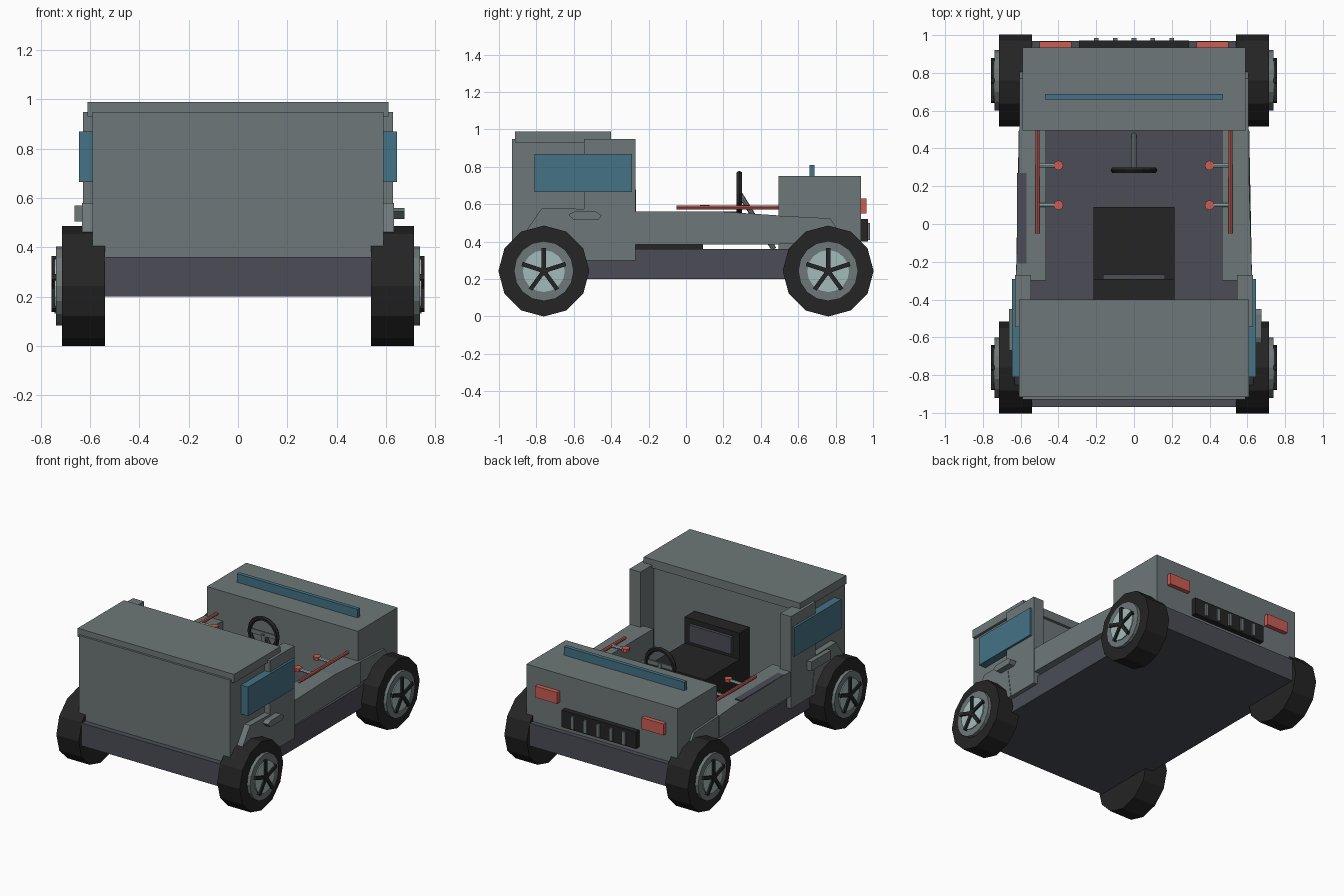
import bpy, bmesh, math
from mathutils import Vector, Matrix

if "Cube" in bpy.data.objects:
    bpy.data.objects.remove(bpy.data.objects["Cube"])


def material(name, rgb):
    m = bpy.data.materials.new(name)
    m.diffuse_color = (*rgb, 1)
    m.use_nodes = True
    m.node_tree.nodes["Principled BSDF"].inputs["Base Color"].default_value = m.diffuse_color
    return m


GREY = material("body grey", (0.155, 0.185, 0.188))
DARK = material("chassis slate", (0.070, 0.073, 0.092))
BLACK = material("rubber black", (0.018, 0.018, 0.018))
BLUE = material("glass blue", (0.058, 0.168, 0.235))
RED = material("signal red", (0.60, 0.11, 0.09))
PALE = material("pale metal", (0.37, 0.50, 0.50))


def finish(name, bm, mat):
    bmesh.ops.recalc_face_normals(bm, faces=bm.faces)
    me = bpy.data.meshes.new(name)
    bm.to_mesh(me)
    bm.free()
    me.materials.append(mat)
    ob = bpy.data.objects.new(name, me)
    bpy.context.collection.objects.link(ob)
    return ob


def box(name, x, y, z, mat):
    """Box from (min, max) ranges."""
    bm = bmesh.new()
    size = Matrix.Diagonal((x[1] - x[0], y[1] - y[0], z[1] - z[0], 1))
    mid = Matrix.Translation(((x[0] + x[1]) / 2, (y[0] + y[1]) / 2, (z[0] + z[1]) / 2))
    bmesh.ops.create_cube(bm, size=1, matrix=mid @ size)
    return finish(name, bm, mat)


def rod(name, a, b, r, mat, sides=8, r2=None):
    """Cylinder or cone between two points."""
    a, b = Vector(a), Vector(b)
    d = b - a
    bm = bmesh.new()
    m = Matrix.Translation((a + b) / 2) @ d.to_track_quat('Z', 'Y').to_matrix().to_4x4()
    bmesh.ops.create_cone(bm, cap_ends=True, segments=sides, radius1=r,
                          radius2=r if r2 is None else r2, depth=d.length, matrix=m)
    return finish(name, bm, mat)


def plate(name, outline, x0, x1, mat):
    """Side outline of (y, z) points, extruded along x."""
    bm = bmesh.new()
    f = bm.faces.new([bm.verts.new((x0, y, z)) for y, z in outline])
    ext = bmesh.ops.extrude_face_region(bm, geom=[f])["geom"]
    bmesh.ops.translate(bm, vec=(x1 - x0, 0, 0),
                        verts=[v for v in ext if isinstance(v, bmesh.types.BMVert)])
    return finish(name, bm, mat)


def span(s, a, b):
    """Mirrored x range."""
    return tuple(sorted((s * a, s * b)))


# chassis and main body blocks
box("chassis", (-0.6, 0.6), (-0.97, 0.97), (0.2, 0.36), DARK)
box("cab_block", (-0.59, 0.59), (-0.93, -0.42), (0.36, 0.95), GREY)
box("cab_roof", (-0.61, 0.61), (-0.915, -0.40), (0.93, 0.99), GREY)
box("hood", (-0.59, 0.59), (0.495, 0.935), (0.36, 0.75), GREY)
box("hood_light_bar", (-0.47, 0.47), (0.66, 0.687), (0.75, 0.81), BLUE)

# grille and slats
box("grille", (-0.29, 0.29), (0.93, 0.972), (0.40, 0.52), BLACK)
for i in range(5):
    x = (i - 2) * 0.1
    box("grille_slat", (x - 0.012, x + 0.012), (0.96, 0.985), (0.41, 0.50), GREY)

for s in (-1, 1):
    # cab side: pillar, window and fender
    box("cab_pillar", span(s, 0.545, 0.63), (-0.545, -0.27), (0.30, 0.95), GREY)
    box("side_window", span(s, 0.58, 0.645), (-0.81, -0.29), (0.665, 0.87), BLUE)
    plate("cab_fender", [(-0.86, 0.45), (-0.77, 0.58), (-0.54, 0.575), (-0.50, 0.30),
                         (-0.62, 0.30)], s * 0.58, s * 0.633, GREY)
    plate("hood_fender", [(0.47, 0.39), (0.47, 0.54), (0.77, 0.525), (0.84, 0.42),
                          (0.8, 0.39)], s * 0.58, s * 0.605, GREY)
    # low side panel, narrowing slightly towards the hood
    panel = plate("side_panel", [(-0.30, 0.385), (-0.30, 0.56), (0.20, 0.56),
                                 (0.50, 0.54), (0.50, 0.385)], s * 0.465, s * 0.625, GREY)
    for v in panel.data.vertices:
        if abs(v.co.x) > 0.6 and v.co.y > 0:
            v.co.x = s * 0.61
    box("headlight", span(s, 0.33, 0.5), (0.93, 0.966), (0.55, 0.63), RED)

    # red rail with two levers
    rod("side_rail", (s * 0.51, -0.05, 0.582), (s * 0.51, 0.5, 0.582), 0.011, RED)
    for y in (0.10, 0.31):
        rod("lever_stem", (s * 0.50, y, 0.582), (s * 0.41, y, 0.585), 0.011, PALE)
        rod("lever_knob", (s * 0.40, y, 0.575), (s * 0.40, y, 0.597), 0.026, RED)

    # wheels
    for wy in (-0.76, 0.76):
        def disc(name, x0, x1, r, mat, sides):
            bm = bmesh.new()
            m = Matrix.Translation((s * (x0 + x1) / 2, wy, 0.243)) @ Matrix.Rotation(math.pi / 2, 4, 'Y')
            bmesh.ops.create_cone(bm, cap_ends=True, segments=sides, radius1=r,
                                  radius2=r, depth=x1 - x0, matrix=m)
            finish(name, bm, mat)
        disc("tyre", 0.54, 0.715, 0.243, BLACK, 12)
        disc("wheel_rim", 0.70, 0.738, 0.16, GREY, 16)
        disc("wheel_disc", 0.73, 0.745, 0.112, PALE, 16)
        disc("wheel_hub", 0.73, 0.757, 0.024, BLACK, 10)
        for k in range(5):
            bm = bmesh.new()
            m = (Matrix.Translation((s * 0.744, wy, 0.243))
                 @ Matrix.Rotation(k * math.tau / 5, 4, 'X')
                 @ Matrix.Translation((0, 0, 0.062)) @ Matrix.Diagonal((0.024, 0.023, 0.12, 1)))
            bmesh.ops.create_cube(bm, size=1, matrix=m)
            finish("wheel_spoke", bm, BLACK)

# dark step strip on the left panel
box("panel_strip", (-0.62, -0.57), (-0.21, 0.27), (0.553, 0.562), DARK)

# air scoop on the right, storage box on the left
plate("side_scoop", [(-0.63, 0.545), (-0.60, 0.515), (-0.47, 0.515), (-0.45, 0.54),
                     (-0.48, 0.56), (-0.60, 0.56)], 0.625, 0.675, GREY)
box("side_box", (-0.663, -0.62), (-0.67, -0.45), (0.505, 0.57), GREY)

# seat
box("seat_cushion", (-0.215, 0.215), (-0.36, 0.09), (0.36, 0.53), BLACK)
box("seat_back", (-0.215, 0.215), (-0.40, -0.29), (0.36, 0.715), BLACK)
box("seat_back_pad", (-0.165, 0.165), (-0.30, -0.268), (0.56, 0.68), DARK)

# steering wheel: upright ring, spokes and column
bpy.ops.mesh.primitive_torus_add(major_radius=0.108, minor_radius=0.016, major_segments=16,
                                 minor_segments=6, location=(0, 0.285, 0.655),
                                 rotation=(math.pi / 2, 0, 0))
ring = bpy.context.object
ring.name = "steering_ring"
ring.data.materials.append(BLACK)
box("steering_crossbar", (-0.1, 0.1), (0.28, 0.292), (0.64, 0.67), GREY)
box("steering_spoke", (-0.013, 0.013), (0.28, 0.292), (0.55, 0.655), GREY)
rod("steering_column", (0, 0.285, 0.66), (0, 0.47, 0.36), 0.014, GREY)
